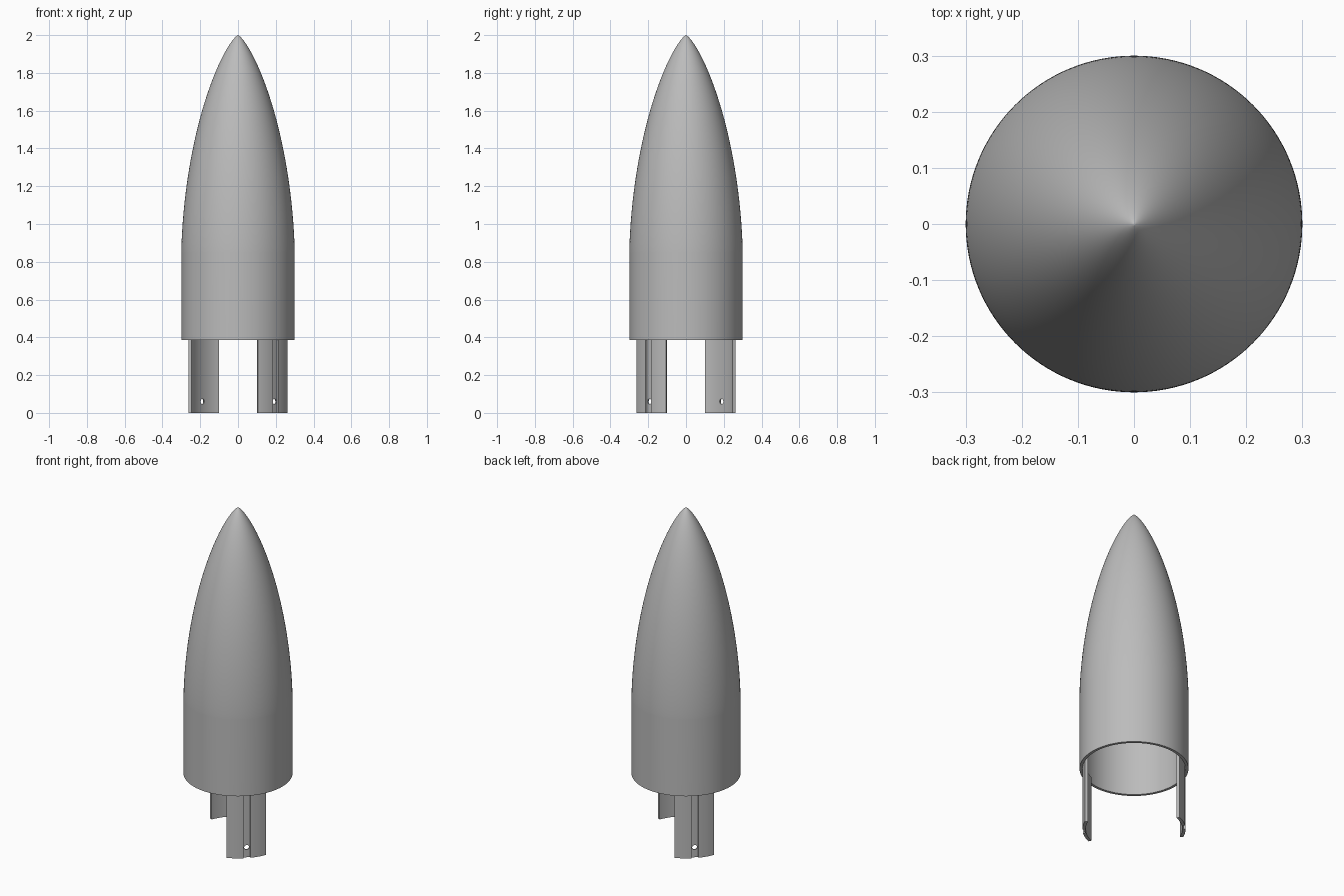
import bpy, bmesh, math
from mathutils import Vector

RADIUS, WALL = 0.30, 0.016
RIM_Z, SHOULDER_Z, TIP_Z = 0.385, 0.85, 2.0

if "Cube" in bpy.data.objects:
    bpy.data.objects.remove(bpy.data.objects["Cube"], do_unlink=True)

grey = bpy.data.materials.new("plain grey")
grey.use_nodes = True
colour = (0.5, 0.5, 0.5, 1)
grey.diffuse_color = colour
grey.node_tree.nodes["Principled BSDF"].inputs["Base Color"].default_value = colour


def make_object(name, bm):
    bmesh.ops.recalc_face_normals(bm, faces=bm.faces)
    mesh = bpy.data.meshes.new(name)
    bm.to_mesh(mesh)
    bm.free()
    mesh.materials.append(grey)
    obj = bpy.data.objects.new(name, mesh)
    bpy.context.collection.objects.link(obj)
    return obj


def smooth(obj):
    bpy.ops.object.select_all(action="DESELECT")
    obj.select_set(True)
    bpy.context.view_layer.objects.active = obj
    bpy.ops.object.shade_smooth_by_angle(angle=math.radians(30))


def nose_profile(radius, tip_z, steps=40):
    """Low-drag nose curve from the shoulder up to the tip."""
    points = []
    for i in range(steps + 1):
        t = math.pi * (1 - i / steps)
        area = (t - math.sin(2 * t) / 2 + math.sin(t) ** 3 / 3) / math.pi
        z = tip_z - (tip_z - SHOULDER_Z) * (1 - math.cos(t)) / 2
        points.append((radius * math.sqrt(max(area, 0)), z))
    return points


# Hollow nose shell: outer skin up to the tip, inner skin back down to the rim
outer = [(RADIUS, RIM_Z)] + nose_profile(RADIUS, TIP_Z)
inner = [(RADIUS - WALL, RIM_Z)] + nose_profile(RADIUS - WALL, TIP_Z - 0.03)
profile = outer + inner[::-1]
bm = bmesh.new()
verts = [bm.verts.new((r, 0, z)) for r, z in profile]
edges = [bm.edges.new(pair) for pair in zip(verts, verts[1:] + verts[:1])
         if pair != (verts[len(outer) - 1], verts[len(outer)])]
bmesh.ops.spin(bm, geom=verts + edges, cent=(0, 0, 0), axis=(0, 0, 1),
               angle=math.tau, steps=128, use_duplicate=False)
bmesh.ops.remove_doubles(bm, verts=bm.verts, dist=0.0001)
smooth(make_object("nose_shell", bm))

# Cross pin that drills the hole near the foot of both tabs
bm = bmesh.new()
bmesh.ops.create_cone(bm, cap_ends=True, segments=24, radius1=0.014,
                      radius2=0.014, depth=1)
cutter = make_object("hole_cutter", bm)
cutter.rotation_euler = Vector((1, -1, 0)).to_track_quat("Z", "Y").to_euler()
cutter.location.z = 0.06
cutter.hide_render = True
cutter.hide_viewport = False


def arc(radius, start, end, steps):
    angles = [math.radians(start + (end - start) * i / steps) for i in range(steps + 1)]
    return [(radius * math.cos(a), radius * math.sin(a)) for a in angles]


# Two curved coupler tabs, each with a shallow groove down its outer face
R_OUT, R_GROOVE, R_IN = 0.284, 0.273, 0.266
section = (arc(R_OUT, -23, -4, 10) + arc(R_GROOVE, -4, 4, 4)
           + arc(R_OUT, 4, 23, 10) + arc(R_IN, 23, -23, 24))
tabs = []
for name, turn in (("front_tab", -45), ("back_tab", 135)):
    bm = bmesh.new()
    face = bm.faces.new([bm.verts.new((x, y, 0)) for x, y in section])
    grown = bmesh.ops.extrude_face_region(bm, geom=[face])["geom"]
    top = [v for v in grown if isinstance(v, bmesh.types.BMVert)]
    bmesh.ops.translate(bm, verts=top, vec=(0, 0, RIM_Z + 0.02))
    tab = make_object(name, bm)
    tab.rotation_euler.z = math.radians(turn)
    tabs.append(tab)

# Drill the holes, then hide the pin
for tab in tabs:
    drill = tab.modifiers.new("pin_hole", "BOOLEAN")
    drill.object = cutter
    drill.operation = "DIFFERENCE"
    drill.solver = "EXACT"
    smooth(tab)
    bpy.ops.object.modifier_apply(modifier="pin_hole")
cutter.hide_viewport = True
